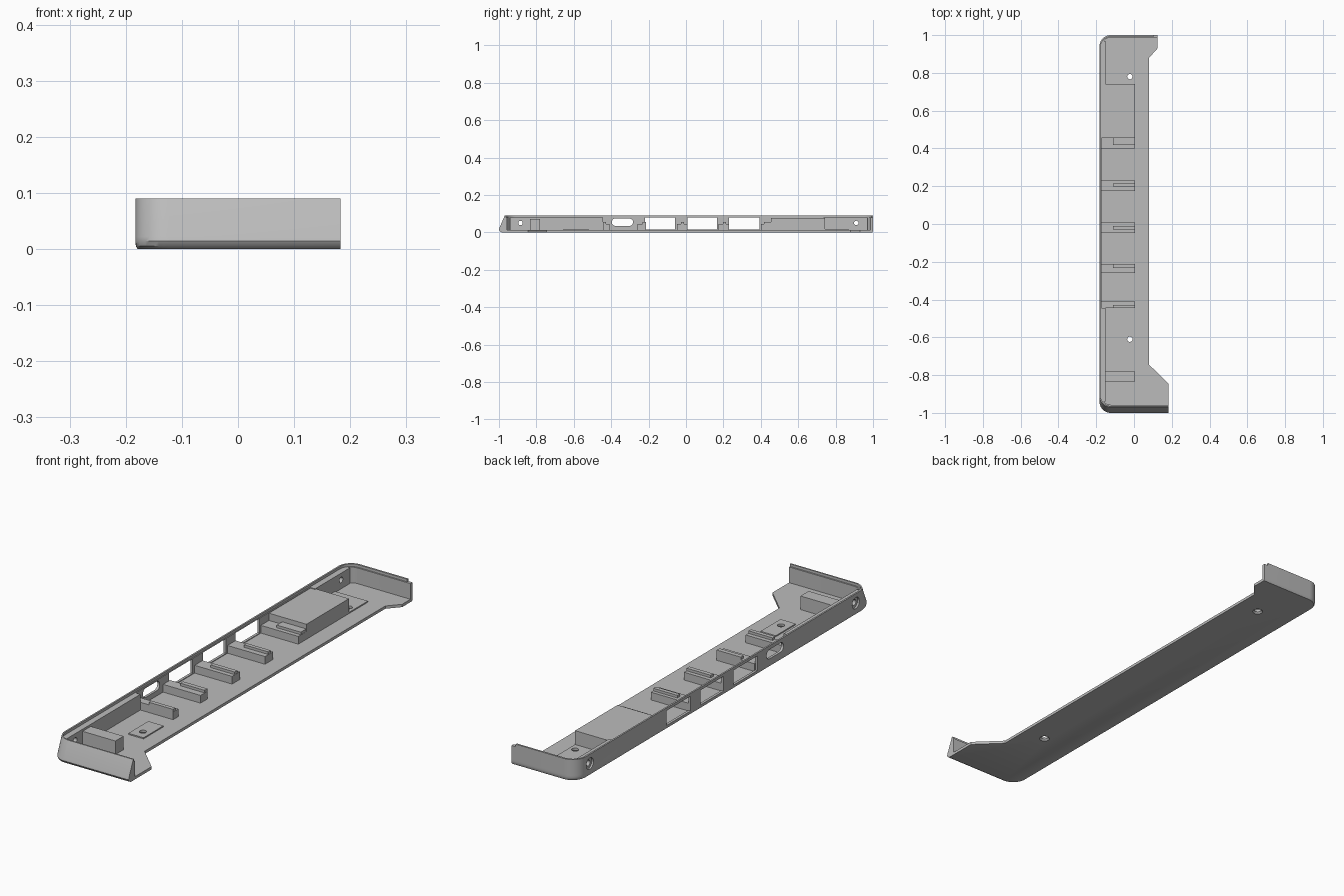
import bpy, bmesh, math
from mathutils import Matrix

cube = bpy.data.objects.get("Cube")
if cube:
    bpy.data.objects.remove(cube, do_unlink=True)

grey = bpy.data.materials.new("plain grey")
grey.use_nodes = True
grey.diffuse_color = (0.5, 0.5, 0.5, 1)
grey.node_tree.nodes["Principled BSDF"].inputs["Base Color"].default_value = (0.5, 0.5, 0.5, 1)


def make(name, bm):
    bmesh.ops.recalc_face_normals(bm, faces=bm.faces)
    mesh = bpy.data.meshes.new(name)
    bm.to_mesh(mesh)
    bm.free()
    mesh.materials.append(grey)
    obj = bpy.data.objects.new(name, mesh)
    bpy.context.collection.objects.link(obj)
    return obj


def loft(name, rings):
    """Solid through matching closed rings of 3D points."""
    bm = bmesh.new()
    loops = [[bm.verts.new(p) for p in ring] for ring in rings]
    n = len(loops[0])
    for a, b in zip(loops, loops[1:]):
        for i in range(n):
            bm.faces.new((a[i], a[(i + 1) % n], b[(i + 1) % n], b[i]))
    bm.faces.new(loops[0])
    bm.faces.new(loops[-1])
    return make(name, bm)


def box(name, x0, x1, y0, y1, z0, z1):
    ring = [(x0, y0), (x1, y0), (x1, y1), (x0, y1)]
    return loft(name, [[(x, y, z) for x, y in ring] for z in (z0, z1)])


def cylinder(name, centre, r1, r2, depth, along_x=False):
    bm = bmesh.new()
    turn = Matrix.Rotation(math.pi / 2, 4, 'Y') if along_x else Matrix()
    bmesh.ops.create_cone(bm, cap_ends=True, segments=24, radius1=r1, radius2=r2,
                          depth=depth, matrix=Matrix.Translation(centre) @ turn)
    return make(name, bm)


def cut(target, cutter):
    mod = target.modifiers.new("cut", 'BOOLEAN')
    mod.operation, mod.solver, mod.object = 'DIFFERENCE', 'EXACT', cutter
    bpy.context.view_layer.objects.active = target
    bpy.ops.object.modifier_apply(modifier=mod.name)
    bpy.data.objects.remove(cutter, do_unlink=True)


def rounded_left(x, front, back, r, steps=10):
    """Left side of a plan, from back to front, with two rounded corners."""
    pts = []
    for cy, start in ((back - r, 90), (front + r, 180)):
        for i in range(steps + 1):
            a = math.radians(start + 90 * i / steps)
            pts.append((x + r + r * math.cos(a), cy + r * math.sin(a)))
    return pts


def cavity(name, x, front, back, r, z0):
    plan = rounded_left(x, front, back, r) + [(0.3, front), (0.3, back)]
    return loft(name, [[(px, py, z) for px, py in plan] for z in (z0, 0.15)])


# Outer body: the front wall leans back, the bottom edge is rounded
rings = []
for z, front, inset in ((0, -0.985, 0.004), (0.005, -0.995, 0.001),
                        (0.014, -1.0, 0), (0.022, -0.998, 0), (0.09, -0.969, 0)):
    plan = [(0.125, 1 - inset)] + rounded_left(-0.183 + inset, front, 1 - inset, 0.06)
    plan += [(0.183, front), (0.183, -0.845), (0.08, -0.745), (0.08, 0.88), (0.125, 0.93)]
    rings.append([(x, y, z) for x, y in plan])
tray = loft("tray_shell", rings)

# Hollow inside, with a thin lip above a ledge
FLOOR, LEDGE = 0.012, 0.079
cut(tray, cavity("inner_cutter", -0.172, -0.957, 0.986, 0.048, FLOOR))
cut(tray, cavity("lip_cutter", -0.176, -0.963, 0.992, 0.053, LEDGE))
cut(tray, box("notch_cutter", 0.105, 0.2, 0.97, 1.1, LEDGE, 0.2))

# Connector openings in the long wall
for y0, y1 in ((-0.22, -0.06), (0.008, 0.165), (0.23, 0.392)):
    cut(tray, box("port_cutter", -0.3, -0.16, y0, y1, 0.015, 0.078))
bm = bmesh.new()
ends = []
for x in (-0.3, -0.16):
    ring = []
    for i in range(24):
        a = math.tau * (i + 0.5) / 24
        side = 0.037 if math.cos(a) > 0 else -0.037
        ring.append((x, -0.34 + side + 0.02 * math.cos(a), 0.054 + 0.02 * math.sin(a)))
    ends.append(ring)
bm.free()
cut(tray, loft("slot_cutter", ends))

# Thick wall sections at both ends, then drilled side screw holes
walls = [box("front_wall_pad", -0.174, -0.15, -0.94, -0.445, 0.008, LEDGE),
         box("back_wall_pad", -0.174, -0.15, 0.735, 0.97, 0.008, LEDGE)]
for pad, y in zip(walls, (-0.885, 0.91)):
    for part in (tray, pad):
        cut(part, cylinder("screw_cutter", (-0.16, y, 0.05), 0.012, 0.012, 0.2, True))
    cut(tray, cylinder("counterbore_cutter", (-0.19, y, 0.05), 0.024, 0.024, 0.03, True))

# Raised pads around the floor screws, countersunk underneath
pads = [box("front_floor_pad", -0.06, 0.012, -0.655, -0.52, 0.008, 0.017),
        box("back_floor_pad", -0.15, 0.005, 0.74, 0.87, 0.008, 0.017)]
for pad, y in zip(pads, (-0.61, 0.78)):
    for part in (tray, pad):
        cut(part, cylinder("screw_cutter", (-0.022, y, 0), 0.014, 0.014, 0.1))
    cut(tray, cylinder("countersink_cutter", (-0.022, y, 0), 0.028, 0.014, 0.014))

# Blocks that fill the ends of the tray
box("large_block", -0.174, 0.005, 0.455, 0.742, 0.008, 0.076)
box("small_block", -0.152, 0.005, -0.835, -0.78, 0.008, 0.07)

# Stepped ribs between the connectors: low base and a taller narrow ridge
ribs = ((-0.445, -0.41, -0.445, -0.428), (-0.26, -0.213, -0.232, -0.213),
        (-0.047, 0.007, -0.028, -0.01), (0.175, 0.23, 0.198, 0.215),
        (0.4, 0.456, 0.418, 0.456))
for y0, y1, ridge0, ridge1 in ribs:
    box("rib_base", -0.174, 0.005, y0, y1, 0.008, 0.045)
    box("rib_ridge", -0.11, 0.004, ridge0, ridge1, 0.04, 0.056)

# Smooth the rounded corners, keep the edges sharp
bpy.ops.object.select_all(action='DESELECT')
tray.select_set(True)
bpy.context.view_layer.objects.active = tray
bpy.ops.object.shade_smooth_by_angle(angle=math.radians(35))
